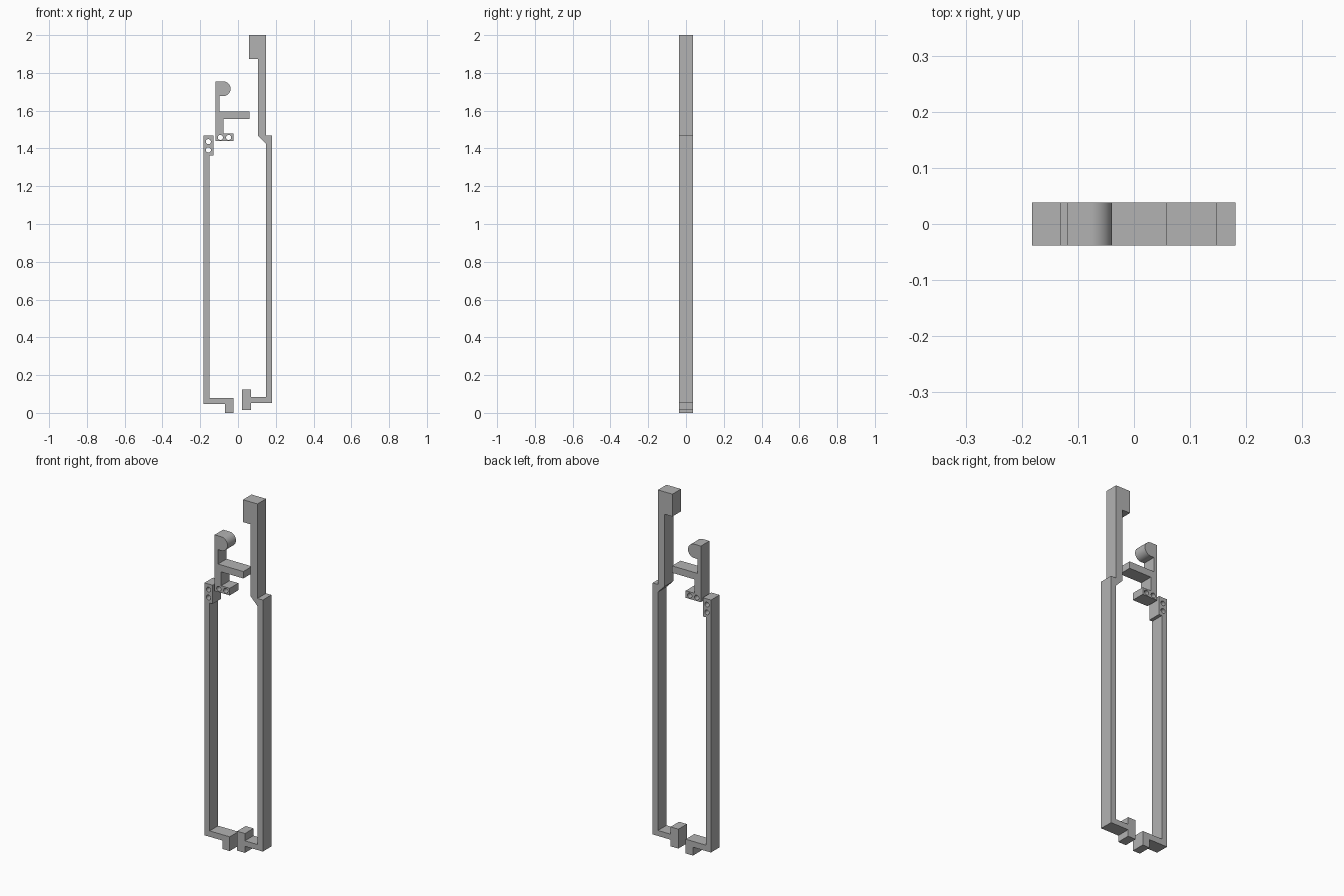
import bpy, bmesh
from math import pi, sin, cos, radians

cube = bpy.data.objects.get("Cube")
if cube:
    bpy.data.objects.remove(cube, do_unlink=True)

HALF_DEPTH = 0.038

grey = bpy.data.materials.new("plain grey")
grey.use_nodes = True
colour = (0.45, 0.45, 0.45, 1)
grey.diffuse_color = colour
grey.node_tree.nodes["Principled BSDF"].inputs["Base Color"].default_value = colour


def arc(cx, cz, r, start, end, steps):
    """Points on an arc, angles in degrees."""
    angles = [radians(start + (end - start) * i / steps) for i in range(steps + 1)]
    return [(cx + r * cos(a), cz + r * sin(a)) for a in angles]


def plate(name, outline, holes=()):
    """Extrude a front profile through the depth, with round through holes."""
    curve = bpy.data.curves.new(name + "_profile", "CURVE")
    curve.dimensions = "2D"
    curve.fill_mode = "BOTH"
    curve.extrude = HALF_DEPTH
    for pts in [outline] + [arc(x, z, 0.0135, 0, 345, 23) for x, z in holes]:
        spline = curve.splines.new("POLY")
        spline.points.add(len(pts) - 1)
        for p, (x, z) in zip(spline.points, pts):
            p.co = (x, z, 0, 1)
        spline.use_cyclic_u = True
    helper = bpy.data.objects.new(name + "_profile", curve)
    bpy.context.collection.objects.link(helper)
    bpy.context.view_layer.update()
    mesh = bpy.data.meshes.new_from_object(
        helper.evaluated_get(bpy.context.evaluated_depsgraph_get()))
    bpy.data.objects.remove(helper, do_unlink=True)

    # Weld caps to walls and stand the profile upright
    bm = bmesh.new()
    bm.from_mesh(mesh)
    bmesh.ops.remove_doubles(bm, verts=bm.verts, dist=0.0001)
    for v in bm.verts:
        x, z, depth = v.co
        v.co = (x, -depth, z)
    bmesh.ops.recalc_face_normals(bm, faces=bm.faces)
    for f in bm.faces:
        f.smooth = True
    bm.to_mesh(mesh)
    bm.free()
    mesh.set_sharp_from_angle(angle=pi / 6)
    mesh.name = name
    mesh.materials.clear()
    mesh.materials.append(grey)
    obj = bpy.data.objects.new(name, mesh)
    bpy.context.collection.objects.link(obj)
    return obj


# Long arm with the block on top and the upturned jaw at its foot
plate("left_arm", [
    (0.058, 2), (0.058, 1.874), (0.106, 1.874), (0.106, 1.468),
    (0.148, 1.425), (0.148, 0.083), (0.07, 0.083), (0.07, 0.124),
    (0.021, 0.124), (0.021, 0.015), (0.07, 0.015), (0.07, 0.052),
    (0.181, 0.052), (0.181, 1.468), (0.148, 1.468), (0.148, 2)])

# Shorter arm with a drilled head and a downturned jaw
plate("right_arm", [
    (-0.182, 1.468), (-0.131, 1.468), (-0.131, 1.363), (-0.15, 1.363),
    (-0.15, 0.08), (-0.025, 0.08), (-0.025, 0), (-0.07, 0),
    (-0.07, 0.047), (-0.182, 0.047)],
    [(-0.157, 1.436), (-0.157, 1.392)])

# Latch with a rounded knob, a side bar and a drilled foot
plate("latch", [(-0.119, 1.755)] + arc(-0.078, 1.716, 0.039, 90, -90, 24) + [
    (-0.098, 1.677), (-0.098, 1.596), (0.06, 1.596), (0.06, 1.557),
    (-0.078, 1.557), (-0.078, 1.479), (-0.025, 1.479), (-0.025, 1.439),
    (-0.119, 1.439)],
    [(-0.093, 1.458), (-0.05, 1.458)])
